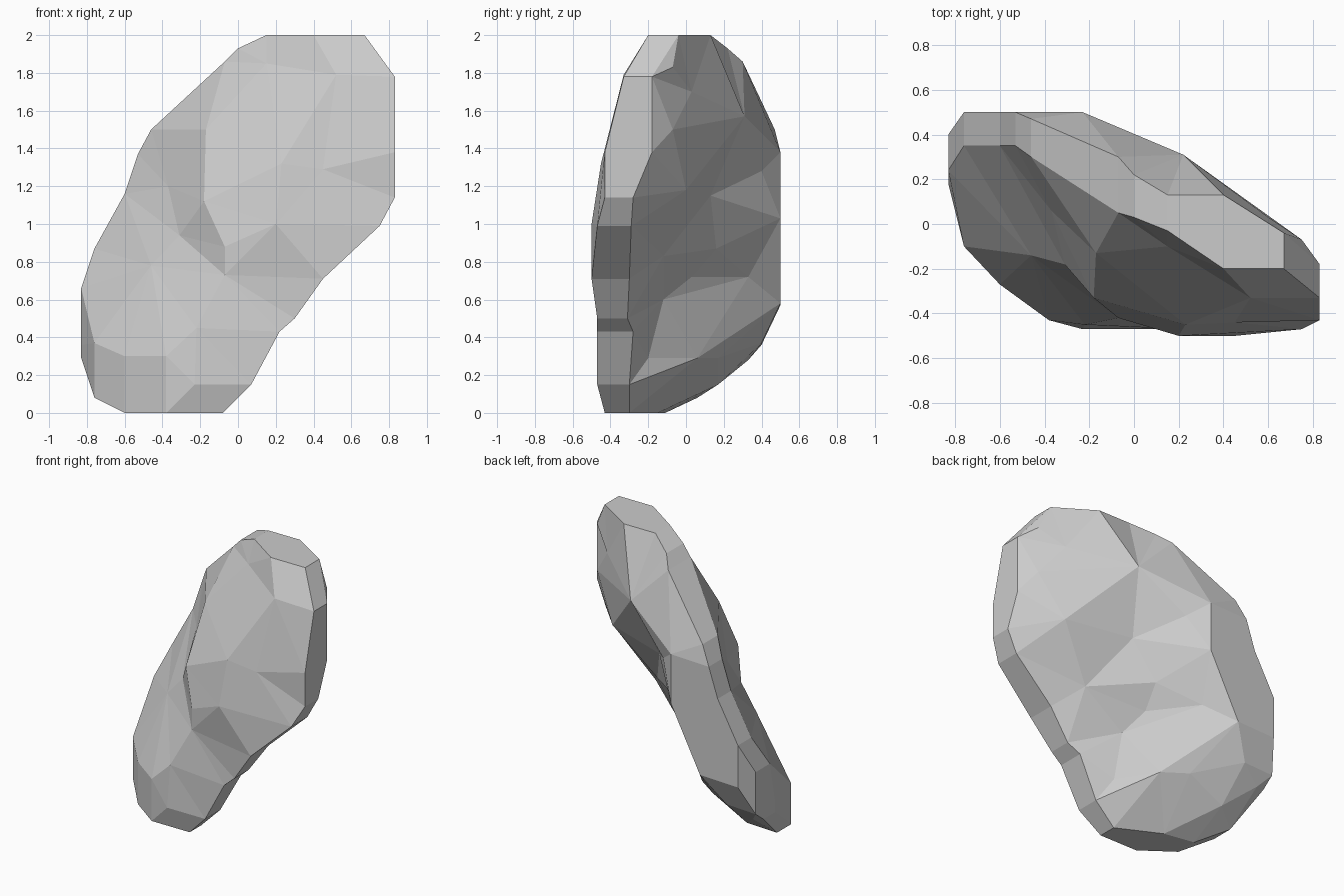
import bpy, bmesh
from mathutils import Vector
from mathutils.geometry import delaunay_2d_cdt

# Rim of the slab, counter-clockwise from the front: x, z, front y, back y
RIM = [
    (-.60, 0, -.27, -.11), (-.38, 0, -.43, -.15), (-.08, 0, -.43, -.30),
    (.07, .15, -.47, -.30), (.22, .43, -.47, -.28), (.30, .50, -.47, -.31),
    (.45, .71, -.50, -.30), (.75, .99, -.47, -.29), (.83, 1.14, -.43, -.28),
    (.83, 1.38, -.43, -.18), (.83, 1.78, -.33, -.18), (.67, 2, -.20, -.04),
    (.40, 2, -.20, .13), (.15, 2, -.03, .13), (0, 1.93, .03, .22),
    (-.07, 1.86, .05, .30), (-.46, 1.50, .30, .47), (-.53, 1.37, .35, .50),
    (-.60, 1.16, .35, .50), (-.76, .87, .35, .50), (-.83, .66, .24, .40),
    (-.83, .36, .18, .40), (-.83, .29, .18, .31), (-.76, .08, -.10, .06),
]

# Bumps on the front face: x, y, z
FRONT = [
    (-.76, -.10, .37), (-.60, -.27, .30), (-.38, -.43, .30), (-.23, -.47, .15),
    (-.22, -.45, .45), (-.07, -.42, .73), (-.07, -.42, .88), (-.18, -.33, 1.12),
    (-.17, -.13, 1.50), (-.46, -.14, .78), (-.37, .06, 1.20), (.20, -.50, 1.0),
    (.23, -.45, 1.32), (.45, -.44, 1.29), (.52, -.33, 1.79), (.15, -.10, 1.85),
    (-.31, -.18, .94),
]
# Creases on the front: the lower-left bevel and the central ridge
FRONT_CREASES = [(23, 24), (28, 29), (29, 30), (30, 31), (31, 32)]

# Bumps on the back face: x, y, z
BACK = [
    (.75, -.07, 1.83), (.75, -.07, 1.50), (.60, .03, 1.70), (.22, .31, 1.57),
    (-.10, .40, 1.28), (-.23, .50, 1.38), (.12, .13, 1.15), (-.23, .50, 1.03),
    (-.05, .16, .87), (-.30, .33, .72), (-.07, .03, .72), (.31, -.12, .83),
    (0, -.12, .60), (0, -.20, .29), (-.17, .06, .29), (-.33, .17, .29),
    (-.46, .50, .58), (-.76, .33, .28), (.58, .0, 1.18), (-.76, .50, .57),
    (-.60, .40, .37), (-.60, .17, .15),
]
# Creases on the back: the left shoulder
BACK_CREASES = [(29, 31), (31, 40), (40, 43)]


def add_face_sheet(bm, rim, bumps, creases):
    """Triangulate one broad side of the rock and return its rim vertices."""
    pts = rim + bumps
    n = len(rim)
    flat = [Vector((x, z)) for x, y, z in pts]
    _, _, tris, source, _, _ = delaunay_2d_cdt(
        flat, creases, [list(range(n))], 1, 1e-5)
    verts = [bm.verts.new(p) for p in pts]
    for tri in tris:
        bm.faces.new([verts[source[i][0]] for i in tri])
    return verts[:n]


bm = bmesh.new()
front = add_face_sheet(bm, [(x, f, z) for x, z, f, b in RIM], FRONT, FRONT_CREASES)
back = add_face_sheet(bm, [(x, b, z) for x, z, f, b in RIM], BACK, BACK_CREASES)

# Side band joining the two broad faces
for i in range(len(RIM)):
    j = (i + 1) % len(RIM)
    bm.faces.new((front[i], front[j], back[j], back[i]))

bmesh.ops.recalc_face_normals(bm, faces=bm.faces)
mesh = bpy.data.meshes.new("rock")
bm.to_mesh(mesh)
bm.free()
rock = bpy.data.objects.new("rock", mesh)
bpy.context.collection.objects.link(rock)
